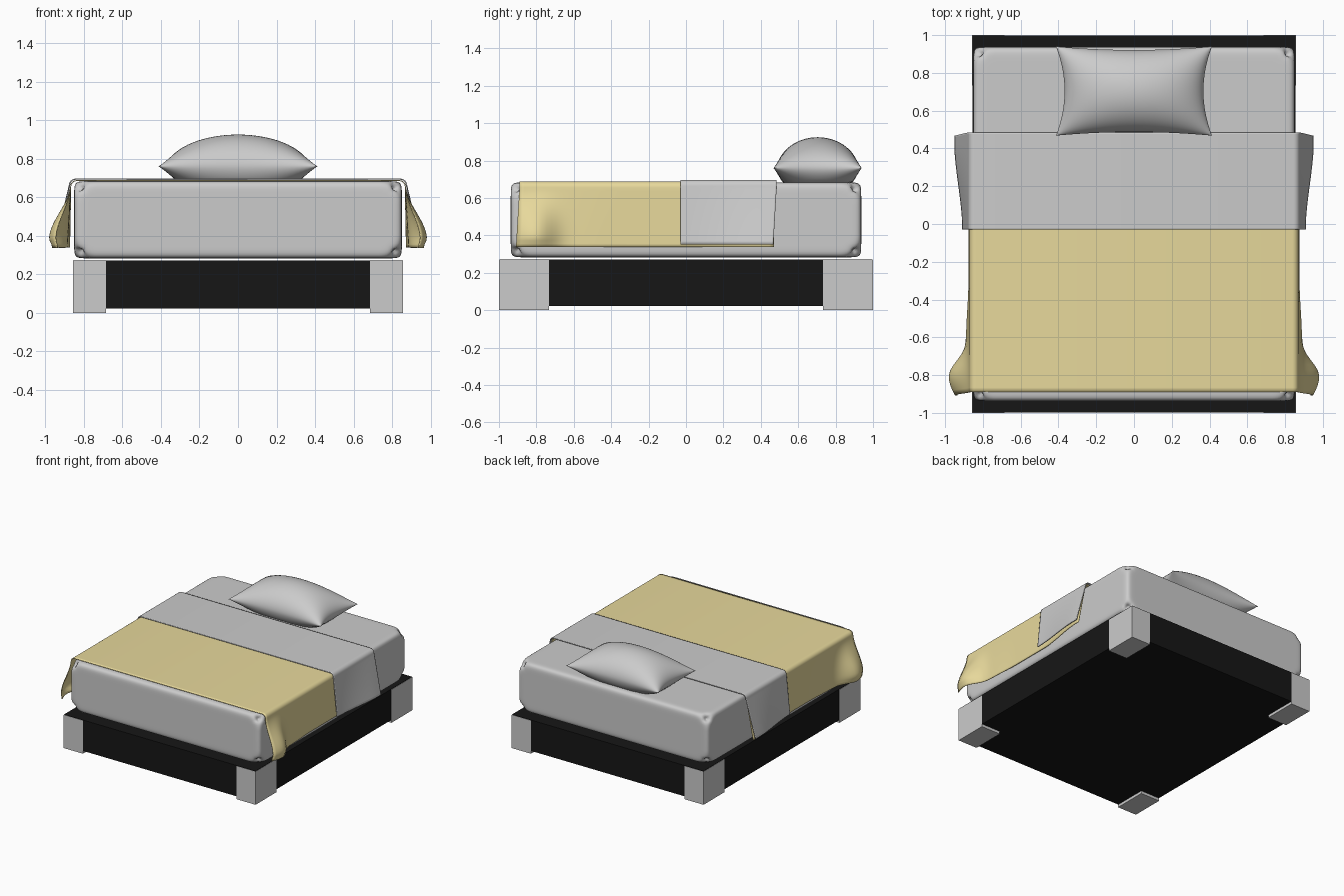
import bpy, bmesh, math
from mathutils import Vector

if "Cube" in bpy.data.objects:
    bpy.data.objects.remove(bpy.data.objects["Cube"])


def material(name, rgb):
    m = bpy.data.materials.new(name)
    m.diffuse_color = (*rgb, 1)
    m.use_nodes = True
    m.node_tree.nodes["Principled BSDF"].inputs["Base Color"].default_value = m.diffuse_color
    return m


BLACK = material("black_wood", (0.008, 0.008, 0.008))
TAN = material("tan_fabric", (0.8, 0.69, 0.33))


def add(name, bm, mat=None, smooth=False):
    bmesh.ops.recalc_face_normals(bm, faces=bm.faces)
    me = bpy.data.meshes.new(name)
    bm.to_mesh(me)
    bm.free()
    ob = bpy.data.objects.new(name, me)
    bpy.context.collection.objects.link(ob)
    if mat:
        me.materials.append(mat)
    for p in me.polygons:
        p.use_smooth = smooth
    return ob


def box(name, lo, hi, mat=None):
    bm = bmesh.new()
    bmesh.ops.create_cube(bm, size=1)
    for v in bm.verts:
        v.co = [a + (b - a) * (c + 0.5) for a, b, c in zip(lo, hi, v.co)]
    return add(name, bm, mat)


def smoothstep(a, b, x):
    t = min(max((x - a) / (b - a), 0), 1)
    return t * t * (3 - 2 * t)


def sheet(bm, rows):
    """Quad surface through rows of points."""
    vs = [[bm.verts.new(p) for p in r] for r in rows]
    for a, b in zip(vs, vs[1:]):
        for i in range(len(a) - 1):
            bm.faces.new((a[i], a[i + 1], b[i + 1], b[i]))


# Bed base with four corner legs
box("bed_frame", (-0.855, -0.998, 0.022), (0.855, 0.998, 0.271), BLACK)
for sx in (-1, 1):
    for sy in (-1, 1):
        xs = sorted((sx * 0.685, sx * 0.857))
        ys = sorted((sy * 0.732, sy * 1.0))
        box("corner_leg", (xs[0], ys[0], 0), (xs[1], ys[1], 0.268))

# Mattress: crisp edges, softly rounded corners
half, r = Vector((0.85, 0.937, 0.2)), 0.12
axes = []
for h in half:
    outer = [h - r + r * i / 8 for i in range(9)]
    axes.append([-c for c in reversed(outer)] + outer)


def soften(p):
    d = [max(abs(c) - h + r, 0) / r for c, h in zip(p, half)]
    m, n = max(d), 8 - 5.8 * smoothstep(0, 1, min(d))
    if m > 0:
        k = m / sum(c ** n for c in d) ** (1 / n)
        p = [math.copysign(h - r + e * k * r, c) if e > 0 else c for c, h, e in zip(p, half, d)]
    return Vector(p) + Vector((0, 0, 0.483))


bm = bmesh.new()
for ax in range(3):
    i, j = [k for k in range(3) if k != ax]
    for s in (-1, 1):
        rows = []
        for a in axes[i]:
            row = []
            for b in axes[j]:
                p = [0, 0, 0]
                p[ax], p[i], p[j] = s * half[ax], a, b
                row.append(soften(p))
            rows.append(row)
        sheet(bm, rows)
bmesh.ops.remove_doubles(bm, verts=bm.verts, dist=0.0005)
add("mattress", bm, smooth=True)


# Covers: a cross-section over the mattress whose sides flare outwards
def cover(name, y0, y1, top, low, side, flare, skew, thick, mat=None):
    rad, ny, nz = 0.03, 56, 18
    bm, rows = bmesh.new(), []
    for k in range(ny + 1):
        y = y0 + (y1 - y0) * k / ny
        pts = []
        for i in range(nz + 1):
            t = 1 - i / nz
            z = (top - rad) + (low - top + rad) * t
            pts.append((side + flare(y, t), y + skew(y) * t, z))
        for i in range(1, 7):
            a = math.pi / 2 * i / 6
            pts.append((side - rad + rad * math.cos(a), y, top - rad + rad * math.sin(a)))
        rows.append(pts + [(-x, yy, z) for x, yy, z in reversed(pts)])
    sheet(bm, rows)
    ob = add(name, bm, mat, True)
    bmesh_up = ob.data.polygons[nz + 6].normal.z
    mod = ob.modifiers.new("thickness", "SOLIDIFY")
    mod.thickness, mod.offset = thick, 0
    return ob


def blanket_flare(y, t):
    width = 0.10 if y > -0.8 else 0.14
    fold = math.exp(-((y + 0.8) / width) ** 2)
    belly = smoothstep(0, 0.84, t) - 0.2 * smoothstep(0.84, 1, t)
    slack = 0.012 * smoothstep(-0.3, -0.6, y) if y < -0.3 else 0
    return 0.095 * fold * belly + t * (0.006 + slack + 0.055 * smoothstep(0, 0.45, y))


def turn_flare(y, t):
    return t * (0.032 + 0.042 * smoothstep(-0.03, 0.44, y))


cover("blanket", -0.89, 0.47, 0.686, 0.338, 0.868, blanket_flare,
      lambda y: -0.018 * smoothstep(-0.7, -0.9, y), 0.005, TAN)
cover("turned_down_sheet", -0.03, 0.485, 0.693, 0.352, 0.874, turn_flare,
      lambda y: -0.018 * smoothstep(0.3, 0.48, y), 0.007)

# Pillow: two domed shells meeting at a seam with pulled-out corners
bm, n = bmesh.new(), 32
for height, limit in ((0.165, 1), (-0.16, 0.08)):
    rows = []
    for i in range(n + 1):
        u = math.sin(math.pi * (i / n - 0.5))
        row = []
        for j in range(n + 1):
            v = math.sin(math.pi * (j / n - 0.5))
            f = max((1 - u * u) * (1 - v * v), 0) ** 0.55
            z = max(height * f, -limit)
            row.append((0.413 * u * (1 - 0.11 * (1 - v * v)),
                        0.704 + 0.236 * v * (1 - 0.08 * (1 - u * u)), 0.76 + z))
        rows.append(row)
    sheet(bm, rows)
bmesh.ops.remove_doubles(bm, verts=bm.verts, dist=0.0002)
add("pillow", bm, smooth=True)
